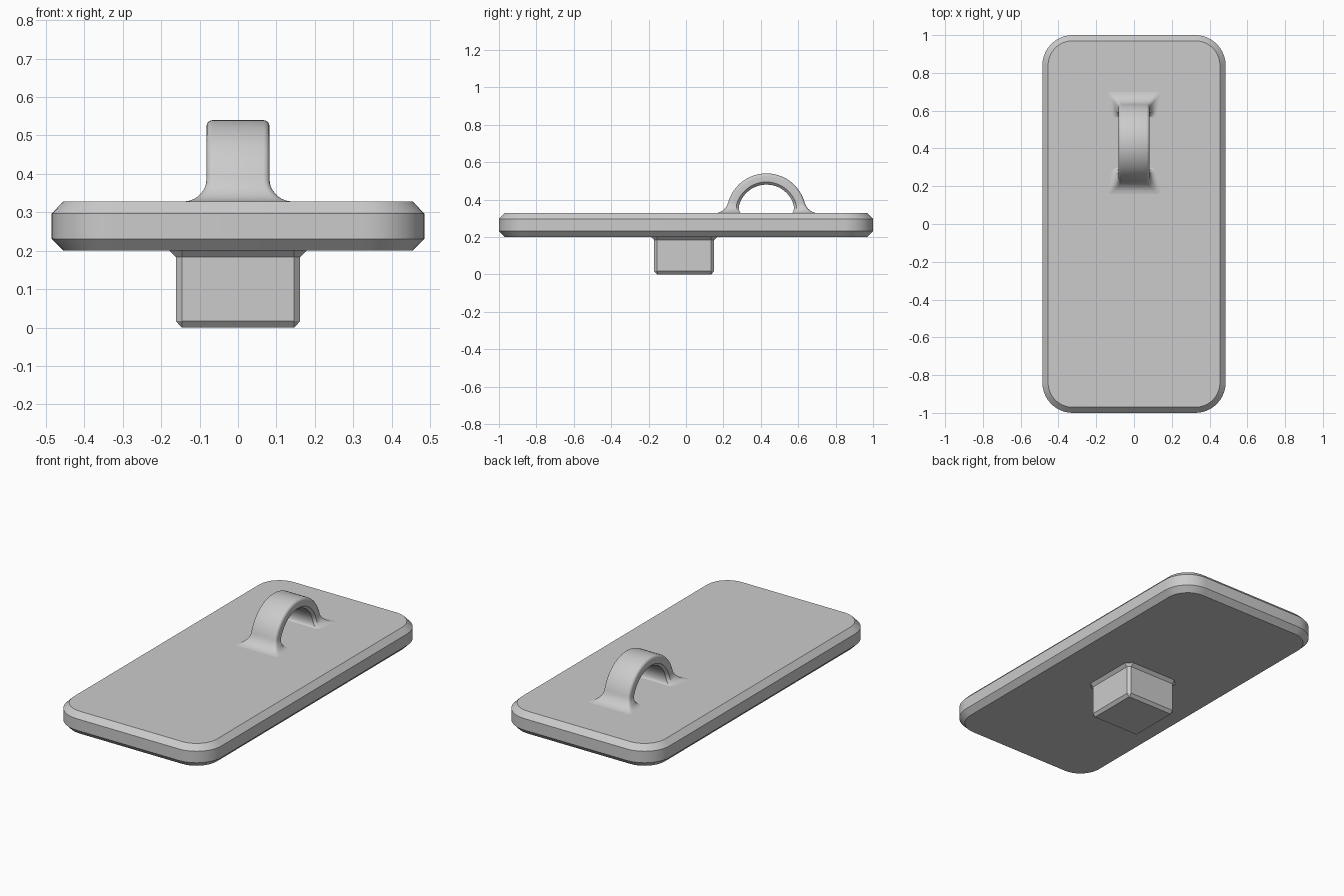
import bpy
import bmesh
from math import pi, sin, cos, sqrt, radians
from mathutils import Vector

cube = bpy.data.objects.get("Cube")
if cube:
    bpy.data.objects.remove(cube, do_unlink=True)

GREY = (0.6, 0.6, 0.6, 1)
mat = bpy.data.materials.new("plain grey")
mat.use_nodes = True
mat.diffuse_color = GREY
mat.node_tree.nodes["Principled BSDF"].inputs["Base Color"].default_value = GREY


def loft(name, rings):
    """Bridge closed rings of points in order and cap both ends."""
    bm = bmesh.new()
    loops = [[bm.verts.new(p) for p in ring] for ring in rings]
    n = len(loops[0])
    for a, b in zip(loops, loops[1:]):
        for i in range(n):
            j = (i + 1) % n
            bm.faces.new((a[i], a[j], b[j], b[i]))
    bm.faces.new(loops[0][::-1])
    bm.faces.new(loops[-1])
    bmesh.ops.recalc_face_normals(bm, faces=bm.faces)
    mesh = bpy.data.meshes.new(name)
    bm.to_mesh(mesh)
    bm.free()
    mesh.materials.append(mat)
    obj = bpy.data.objects.new(name, mesh)
    bpy.context.collection.objects.link(obj)
    bpy.ops.object.select_all(action="DESELECT")
    obj.select_set(True)
    bpy.context.view_layer.objects.active = obj
    bpy.ops.object.shade_smooth_by_angle(angle=radians(30))
    return obj


def rounded_rect(hx, hy, radius, z, segments, cy=0.0):
    """Rectangle outline with corners of the given number of segments."""
    points = []
    for k, (sx, sy) in enumerate(((1, 1), (-1, 1), (-1, -1), (1, -1))):
        for i in range(segments + 1):
            a = (k + i / segments) * pi / 2
            points.append(Vector((sx * (hx - radius) + radius * cos(a),
                                  cy + sy * (hy - radius) + radius * sin(a), z)))
    return points


# Plate: rounded slab with bevelled rims
loft("plate", [rounded_rect(0.485 - d, 1.0 - d, 0.16 - d, z, 10)
               for d, z in ((0.03, 0.2), (0, 0.231), (0, 0.297), (0.03, 0.328))])

# Peg: square block, bevelled below and flared where it meets the plate
loft("peg", [rounded_rect(0.162 - d, 0.16 - d, max(0.016 - d, 0.002), z, 1, -0.01)
             for d, z in ((0.015, 0), (0, 0.017), (0, 0.183), (-0.018, 0.201))])

# Handle: arched band whose feet sweep out into the plate
BASE, CENTRE_Y, FILLET = 0.328, 0.43, 0.058
OUTER, INNER, HALF, ROUND, BEVEL = 0.212, 0.152, 0.082, 0.016, 0.014


def flare(height):
    if height >= FILLET:
        return 0.0
    return FILLET - sqrt(FILLET ** 2 - (FILLET - height) ** 2)


# Band section as (across, radius): rounded outer edges, bevelled inner edges
half = [(HALF - ROUND + ROUND * cos(a), OUTER - ROUND + ROUND * sin(a))
        for a in (i * pi / 8 for i in range(5))]
half = [(HALF - BEVEL, INNER), (HALF, INNER + BEVEL)] + half
section = half + [(-x, r) for x, r in reversed(half)]


def band_point(x, r, angle):
    f = flare(r * sin(angle))
    middle = (OUTER + INNER) / 2
    r2 = r + (f if r > middle else -0.3 * f)
    side = 1 if x > 0 else -1
    spread = f if r > middle else 0.6 * f
    return Vector((x + side * spread, CENTRE_Y + r2 * cos(angle), BASE + r2 * sin(angle)))


foot = [0.4 * (i / 9) ** 1.7 for i in range(10)]
crown = [0.4 + (pi - 0.8) * i / 22 for i in range(1, 22)]
angles = foot + crown + [pi - a for a in reversed(foot)]
loft("handle", [[band_point(x, r, a) for x, r in section] for a in angles])
